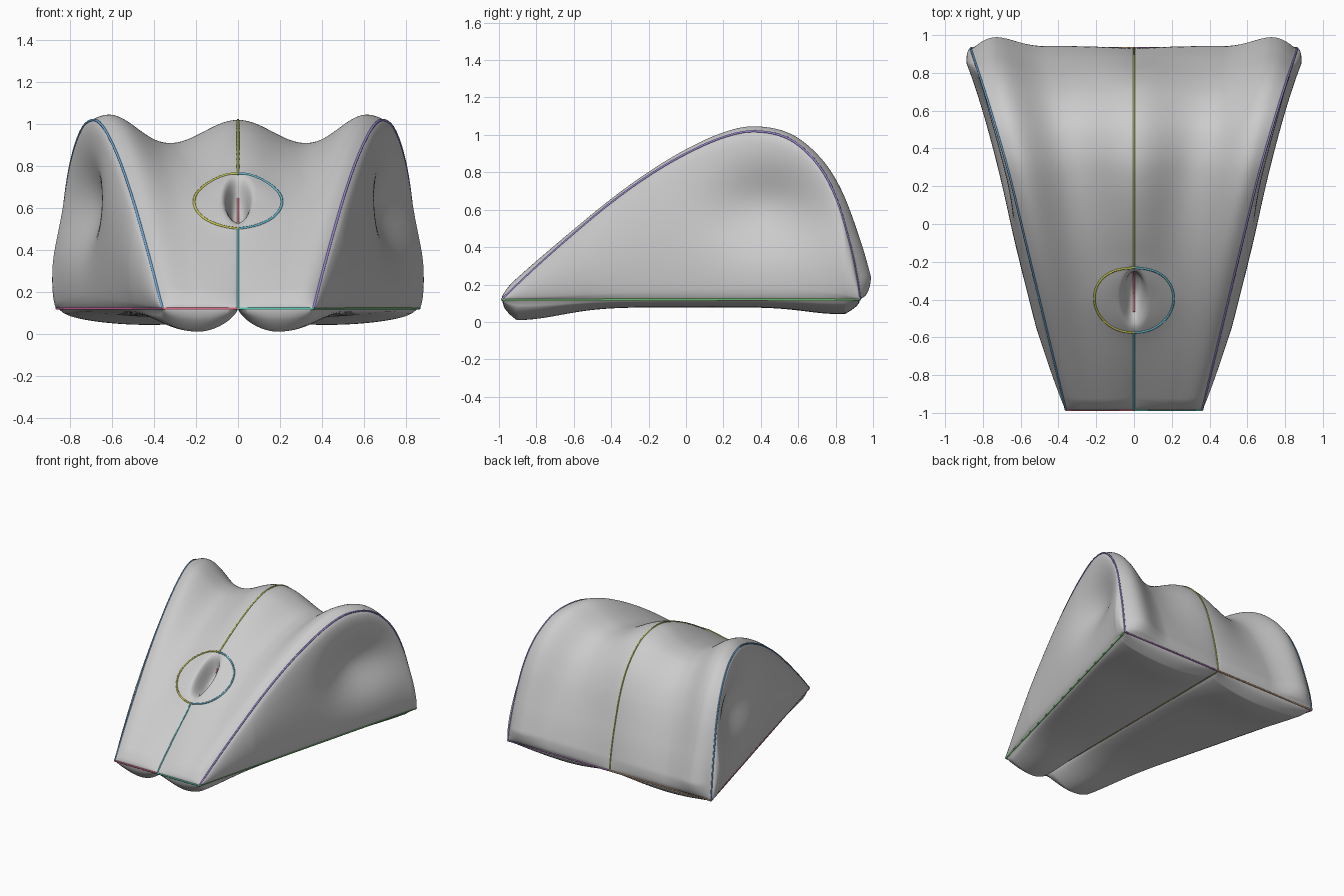
import bpy, bmesh
from math import sin, cos, pi, sqrt, exp
from mathutils import Vector

if "Cube" in bpy.data.objects:
    bpy.data.objects.remove(bpy.data.objects["Cube"])

NT, NS, NW = 180, 112, 30
BASE = 0.12                     # height of the lower rim

# Arched side profile (y, z), front to back
PROFILE = [(-0.985, 0.12), (-0.8, 0.295), (-0.6, 0.472), (-0.4, 0.638), (-0.2, 0.782),
           (0.0, 0.9), (0.2, 0.988), (0.37, 1.02), (0.55, 0.98), (0.7, 0.85),
           (0.8, 0.67), (0.875, 0.42), (0.915, 0.23), (0.93, 0.12)]


def resample(points, count):
    """Catmull-Rom through the points, evenly spaced."""
    p = [Vector(q) for q in points]
    p = [2 * p[0] - p[1]] + p + [2 * p[-1] - p[-2]]
    dense = []
    for i in range(1, len(p) - 2):
        for k in range(30):
            u = k / 30
            dense.append(0.5 * (2 * p[i] + (p[i + 1] - p[i - 1]) * u
                         + (2 * p[i - 1] - 5 * p[i] + 4 * p[i + 1] - p[i + 2]) * u * u
                         + (3 * p[i] - p[i - 1] - 3 * p[i + 1] + p[i + 2]) * u ** 3))
    dense.append(p[-2])
    dist = [0.0]
    for a, b in zip(dense, dense[1:]):
        dist.append(dist[-1] + (b - a).length)
    out, j = [], 0
    for i in range(count + 1):
        d = dist[-1] * i / count
        while j < len(dist) - 2 and dist[j + 1] < d:
            j += 1
        out.append(dense[j].lerp(dense[j + 1], (d - dist[j]) / (dist[j + 1] - dist[j])))
    return out


arch = resample(PROFILE, NT)


def clamp(v):
    return min(1.0, max(0.0, v))


def ridge_x(i):
    y = arch[i].x
    return 0.36 + 0.24 * (y + 0.985) + 0.045 * max(0.0, (y - 0.2) / 0.73) ** 1.5


def rim_x(y):
    return 0.36 + 0.264 * (y + 0.985)


def end_fade(i, n):
    """Rounds a bulge off towards both ends of the arch."""
    return sqrt(clamp(min(i, NT - i) / n))


def top_point(i, s, pit=True):
    """Arched skin with two valleys, outer shoulders and the pit."""
    y, z = arch[i]
    w = ridge_x(i)
    a, b = arch[max(i - 1, 0)], arch[min(i + 1, NT)]
    t = (b - a).normalized()
    n = Vector((-t.y, t.x))
    m, h = abs(s), clamp((z - BASE) / 0.9)
    rear = y > 0.37
    off = -0.055 * h ** (1.5 if rear else 3) * (1 - cos(2 * pi * m / 0.94)) if m < 0.94 else 0.0
    shoulder = max(0.0, sin(pi * clamp((m - 0.55) / 0.45) ** 1.8))
    off += (0.03 + 0.035 * (1 - h) if rear else 0.01 + 0.02 * h ** 3) * shoulder * end_fade(i, 7)
    off += 0.03 * (1 - h) ** 2 * abs(sin(pi * m)) ** 0.6 * end_fade(i, 6)
    x = s * w
    r2 = (x / 0.21) ** 2 + ((y + 0.4) / 0.17) ** 2
    off += 0.012 * exp(-r2 * r2)
    if pit:
        q = (x / 0.058) ** 2 + ((y + 0.39) / 0.125) ** 2
        off -= 0.13 * exp(-q * q * 1.5) + 0.012 * exp(-3 * r2)
    return Vector((x, y + n.x * off, z + n.y * off))


def wall_point(i, v, side):
    """Side wall: swollen near the rim, dented under the arch."""
    y, z = arch[i]
    if i in (0, NT):            # both ends collapse onto the shared corner
        v = 0
    zz = z + (BASE - z) * v
    x = ridge_x(i) * (1 - v) + rim_x(y) * v
    e = sqrt(max(0.0, sin(pi * v)))
    x += 0.048 * e * clamp((z - BASE) / 0.4) ** 0.7
    dent = exp(-((y - 0.45) / 0.3) ** 2 - ((zz - 0.62) / 0.24) ** 2)
    x -= 0.115 * dent * e
    return Vector((side * x, y, zz))


def base_point(i, s):
    """Underside: two lobes parted by a centre groove, deepest in front."""
    y = arch[i].x
    w = ridge_x(i) if i in (0, NT) else rim_x(y)
    depth = 0.042 + 0.068 * exp(-((y + 0.9) / 0.32) ** 2) + 0.036 * exp(-((y - 0.82) / 0.25) ** 2)
    fade = sqrt(clamp(min(y - arch[0].x, arch[NT].x - y) / 0.08))
    return Vector((s * w, y, BASE - depth * abs(sin(pi * s)) ** (0.65 if abs(s) < 0.5 else 0.42) * fade))


def patch(bm, rows, flip):
    grid = [[bm.verts.new(c) for c in r] for r in rows]
    for a, b in zip(grid, grid[1:]):
        for j in range(len(a) - 1):
            q = [a[j], a[j + 1], b[j + 1], b[j]]
            bm.faces.new(q[::-1] if flip else q)


# Body
spans = [2 * j / NS - 1 for j in range(NS + 1)]
steps = [j / NW for j in range(NW + 1)]
bm = bmesh.new()
patch(bm, [[top_point(i, s) for s in spans] for i in range(NT + 1)], False)
patch(bm, [[base_point(i, s) for s in spans] for i in range(NT + 1)], True)
for side in (1, -1):
    patch(bm, [[wall_point(i, v, side) for v in steps] for i in range(NT + 1)], side < 0)
bmesh.ops.remove_doubles(bm, verts=bm.verts, dist=0.0003)
bmesh.ops.recalc_face_normals(bm, faces=bm.faces)
mesh = bpy.data.meshes.new("body")
bm.to_mesh(mesh)
bm.free()
body = bpy.data.objects.new("body", mesh)
bpy.context.collection.objects.link(body)
bpy.context.view_layer.objects.active = body
body.select_set(True)
bpy.ops.object.shade_smooth_by_angle(angle=0.9)


# Coloured seam lines
def seam(name, pts, color):
    cu = bpy.data.curves.new(name, 'CURVE')
    cu.dimensions = '3D'
    cu.bevel_depth = 0.006
    cu.bevel_resolution = 1
    cu.use_fill_caps = True
    sp = cu.splines.new('POLY')
    sp.points.add(len(pts) - 1)
    for p, c in zip(sp.points, pts):
        p.co = (*c, 1)
    mat = bpy.data.materials.new(name + "_color")
    mat.diffuse_color = (*color, 1)
    mat.use_nodes = True
    mat.node_tree.nodes["Principled BSDF"].inputs["Base Color"].default_value = mat.diffuse_color
    cu.materials.append(mat)
    bpy.context.collection.objects.link(bpy.data.objects.new(name, cu))


def on_top(x, y):
    i = max(k for k in range(NT) if arch[k].x <= y)
    f = (y - arch[i].x) / (arch[i + 1].x - arch[i].x)
    a, b = (top_point(k, x / ridge_x(k), False) for k in (i, i + 1))
    return a.lerp(b, f)


ids = range(0, NT + 1, 3)
front, back = arch[0].x, arch[NT].x
xf, xb = ridge_x(0), ridge_x(NT)
for side, word, ridge_c, rim_c, front_c, back_c, ring_c in (
        (-1, "left", (.15, .4, .7), (.75, .15, .45), (.7, .15, .25), (.6, .35, .2), (.65, .65, .1)),
        (1, "right", (.35, .25, .7), (.15, .5, .15), (.1, .6, .45), (.45, .2, .55), (.15, .55, .7))):
    seam("ridge_seam_" + word, [top_point(i, side) for i in ids], ridge_c)
    seam("rim_seam_" + word, [(side * xf, front, BASE), (side * xb, back, BASE)], rim_c)
    seam("front_seam_" + word, [(0, front, BASE), (side * xf, front, BASE)], front_c)
    seam("back_seam_" + word, [(0, back, BASE), (side * xb, back, BASE)], back_c)
    ring = [pi * k / 24 for k in range(25)]
    seam("ring_seam_" + word, [on_top(side * 0.21 * sin(a), -0.4 + 0.17 * cos(a)) for a in ring], ring_c)
seam("lower_centre_seam", [top_point(i, 0) for i in ids if arch[i].x < -0.56], (.1, .55, .55))
seam("upper_centre_seam", [top_point(i, 0) for i in ids if arch[i].x > -0.24], (.45, .5, .1))
seam("base_centre_seam", [(0, front, BASE), (0, back, BASE)], (.5, .4, .15))
seam("pit_seam", [top_point(i, 0) for i in range(NT + 1) if -0.5 < arch[i].x < -0.29], (.8, .2, .25))
